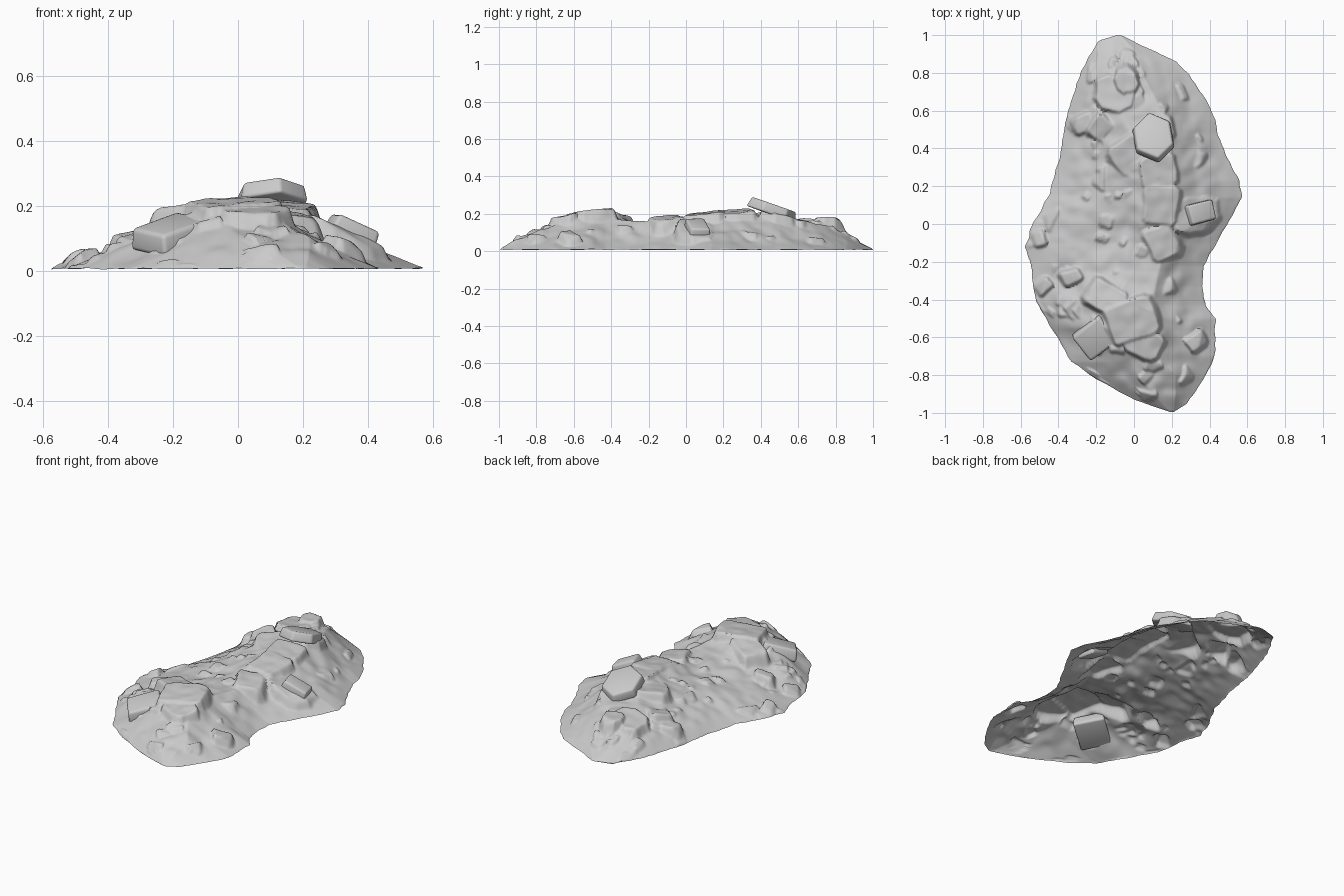
import bpy, bmesh, math, random
from mathutils import Vector, Euler, noise

if "Cube" in bpy.data.objects:
    bpy.data.objects.remove(bpy.data.objects["Cube"])

random.seed(7)
TAU = math.tau

# Footprint edges as (y, x) and crest as (y, height, left shoulder x, right shoulder x)
LEFT = [(-.995, .19), (-.93, 0), (-.82, -.2), (-.73, -.33), (-.58, -.42), (-.41, -.52), (-.2, -.55),
        (-.12, -.575), (-.03, -.55), (.15, -.45), (.37, -.39), (.56, -.36), (.72, -.31), (.83, -.27),
        (.97, -.19), (1, -.09)]
RIGHT = [(-.995, .21), (-.95, .28), (-.82, .37), (-.7, .43), (-.5, .43), (-.43, .38), (-.33, .36),
         (-.22, .37), (-.11, .43), (.01, .5), (.14, .575), (.23, .56), (.34, .5), (.48, .44), (.55, .43),
         (.66, .38), (.79, .29), (.86, .22), (.91, .12), (.95, .03), (1, -.07)]
CREST = [(-.995, .012, .19, .21), (-.9, .06, .1, .22), (-.8, .1, .02, .22), (-.7, .145, -.03, .15),
         (-.55, .195, -.08, .1), (-.4, .18, -.1, .1), (-.25, .155, 0, .13), (-.1, .155, .03, .17),
         (.1, .185, .04, .2), (.3, .195, .02, .2), (.5, .18, -.02, .17), (.65, .155, -.1, .12),
         (.78, .13, -.12, .05), (.9, .065, -.12, .02), (1, .012, -.09, -.07)]


def lerp_table(table, y, col=1):
    for p, q in zip(table, table[1:]):
        if y <= q[0]:
            t = max(0, (y - p[0]) / (q[0] - p[0]))
            return p[col] + (q[col] - p[col]) * t
    return table[-1][col]


def base_height(x, y):
    h, a, b = (lerp_table(CREST, y, c) for c in (1, 2, 3))
    l, r = lerp_table(LEFT, y), lerp_table(RIGHT, y)
    if x < a:
        t = (x - l) / max(a - l, 1e-4)
        f = .6 * t + .4 * math.sin(t * math.pi / 2)
    elif x > b:
        t = (r - x) / max(r - b, 1e-4)
        f = .75 * t + .25 * t * t
    else:
        f = 1
    return .01 + (h - .01) * max(0, min(1, f))


# Stones pressed into the shell: x, y, sizes, turn, slopes, top height, most lift, cut corners
stones = []


def press(x, y, sx, sy, turn, slope_u, slope_v, top, lift=.06, cut=1.8):
    stones.append((x, y, sx / 2, sy / 2, math.radians(turn), slope_u, slope_v, top, lift, cut))


press(-.1, .69, .2, .18, -12, .15, -.1, .158, .05, 1.5)       # north slab
press(-.04, .755, .11, .13, 15, .05, 0, .18, .06, 1.5)        # north block
press(-.02, .36, .18, .18, 35, .1, .08, .2, .05)              # middle slab
press(.1, .5, .2, .2, 10, .05, -.25, .19, .04, 1.5)           # footing of top slab
press(.14, .1, .18, .2, -4, -.08, .1, .205)                   # crest block
press(.13, .28, .18, .17, 8, -.1, .06, .215)                  # second crest block
press(.15, -.1, .15, .17, 25, -.12, .1, .18)                  # crest chip
press(-.15, -.39, .19, .14, -32, .15, -.05, .2)               # south slab
press(-.01, -.51, .25, .2, 20, .08, .1, .217, .05, 1.9)       # hill rock
press(.06, -.63, .17, .14, -25, -.05, .15, .192)              # hill chip
press(-.33, -.28, .1, .08, 25, .2, 0, .12)                    # west chip
press(-.48, -.33, .08, .06, 40, .15, 0, .065)                 # west rim stone
press(-.5, -.08, .06, .08, 10, .2, 0, .065)                   # far west stone
press(-.18, .51, .12, .1, 50, .2, .1, .15)                    # north west chip
press(-.27, .53, .1, .08, 20, .2, 0, .105)                    # north west rim chip
press(.33, -.62, .1, .08, 35, -.3, .1, .095)                  # south east chip
press(.33, .05, .24, .18, 14, -.42, 0, .125, .05, 1.5)        # footing of side block
for i in range(85):
    y = random.uniform(-.9, .9)
    l, r = lerp_table(LEFT, y), lerp_table(RIGHT, y)
    x = l + (r - l) * random.betavariate(1.5, 2.4)
    s = random.uniform(.03, .09)
    press(x, y, s, s * random.uniform(.6, 1.2), random.uniform(0, 360), random.uniform(-.3, .3),
          random.uniform(-.3, .3), base_height(x, y) + random.uniform(.002, .014), .02)


def surface(x, y):
    z = base_height(x, y)
    edge = min(1, (z - .01) / .06)
    p = Vector((x, y, 0))
    z += edge * (.016 * noise.noise(p * 5) + .01 * noise.noise(p * 12))
    ground = z
    # warp the stone outlines so they are not regular
    wx = x + .014 * noise.noise(p * 11 + Vector((9, 0, 0)))
    wy = y + .014 * noise.noise(p * 11 + Vector((0, 9, 0)))
    for sx, sy, a, b, rot, tu, tv, top, lift, cut in stones:
        dx, dy = wx - sx, wy - sy
        if abs(dx) > .22 or abs(dy) > .22:
            continue
        u = dx * math.cos(rot) + dy * math.sin(rot)
        v = dy * math.cos(rot) - dx * math.sin(rot)
        corner = (abs(u) / a + abs(v) / b - cut) * min(a, b)
        out = max(0, abs(u) - a, abs(v) - b, corner)
        if out < .05:
            plane = top + tu * u + tv * v - out * 3
            z = max(z, min(plane, ground + lift * min(1, edge + .2) - out * 1.6))
    return z + edge * .005 * noise.noise(p * 16)


def finish(name, bm, angle):
    me = bpy.data.meshes.new(name)
    bmesh.ops.recalc_face_normals(bm, faces=bm.faces)
    bm.to_mesh(me)
    bm.free()
    ob = bpy.data.objects.new(name, me)
    bpy.context.collection.objects.link(ob)
    bpy.ops.object.select_all(action='DESELECT')
    ob.select_set(True)
    bpy.context.view_layer.objects.active = ob
    bpy.ops.object.shade_smooth_by_angle(angle=math.radians(angle))
    return ob


# Rubble mound: open-bottomed shell
NU, NV = 140, 240
bm = bmesh.new()
rows = []
for j in range(NV + 1):
    y = -.995 + 1.995 * j / NV
    l, r = lerp_table(LEFT, y), lerp_table(RIGHT, y)
    row = []
    for i in range(NU + 1):
        x = l + (r - l) * i / NU
        rim = i in (0, NU) or j in (0, NV)
        z = .008 + .004 * noise.noise(Vector((x * 8, y * 8, 3))) if rim else surface(x, y)
        if rim and 0 < j < NV:
            x += .008 * noise.noise(Vector((x * 3, y * 22, 5)))
        row.append(bm.verts.new((x, y, z)))
    rows.append(row)
for p, q in zip(rows, rows[1:]):
    for i in range(NU):
        bm.faces.new((p[i], p[i + 1], q[i + 1], q[i]))
inner = [v for row in rows[1:-1] for v in row[1:-1]]
bmesh.ops.smooth_vert(bm, verts=inner, factor=.5, use_axis_z=True)
mound = finish("rubble_mound", bm, 50)
if mound.data.polygons[len(mound.data.polygons) // 2].normal.z < 0:
    mound.data.flip_normals()


# Loose boulders: irregular bevelled prisms
def boulder(name, loc, size, rot, sides=4, jitter=.06):
    bm = bmesh.new()
    k = .5 / math.cos(math.pi / sides)
    pts = [(k * math.cos(TAU * (i + .5) / sides) * random.uniform(1 - jitter, 1 + jitter),
            k * math.sin(TAU * (i + .5) / sides) * random.uniform(1 - jitter, 1 + jitter))
           for i in range(sides)]
    lower = [bm.verts.new((x * 1.05, y * 1.05, -.5)) for x, y in pts]
    upper = [bm.verts.new((x * .95, y * .95, .5)) for x, y in pts]
    bm.faces.new(lower[::-1])
    bm.faces.new(upper)
    for i in range(sides):
        n = (i + 1) % sides
        bm.faces.new((lower[i], lower[n], upper[n], upper[i]))
    bmesh.ops.scale(bm, vec=size, verts=bm.verts)
    bmesh.ops.bevel(bm, geom=bm.edges[:], offset=min(size) * .2, segments=3,
                    affect='EDGES', profile=.5)
    e = Euler([math.radians(a) for a in rot])
    bmesh.ops.rotate(bm, matrix=e.to_matrix(), verts=bm.verts)
    bmesh.ops.translate(bm, vec=loc, verts=bm.verts)
    finish(name, bm, 45)


boulder("top_slab", (.105, .46, .224), (.2, .225, .055), (-19, 3, 10), 6)
boulder("side_block", (.355, .06, .12), (.15, .11, .06), (0, 24, 14))
boulder("south_block", (-.2, -.6, .115), (.2, .17, .07), (8, -16, 38))
